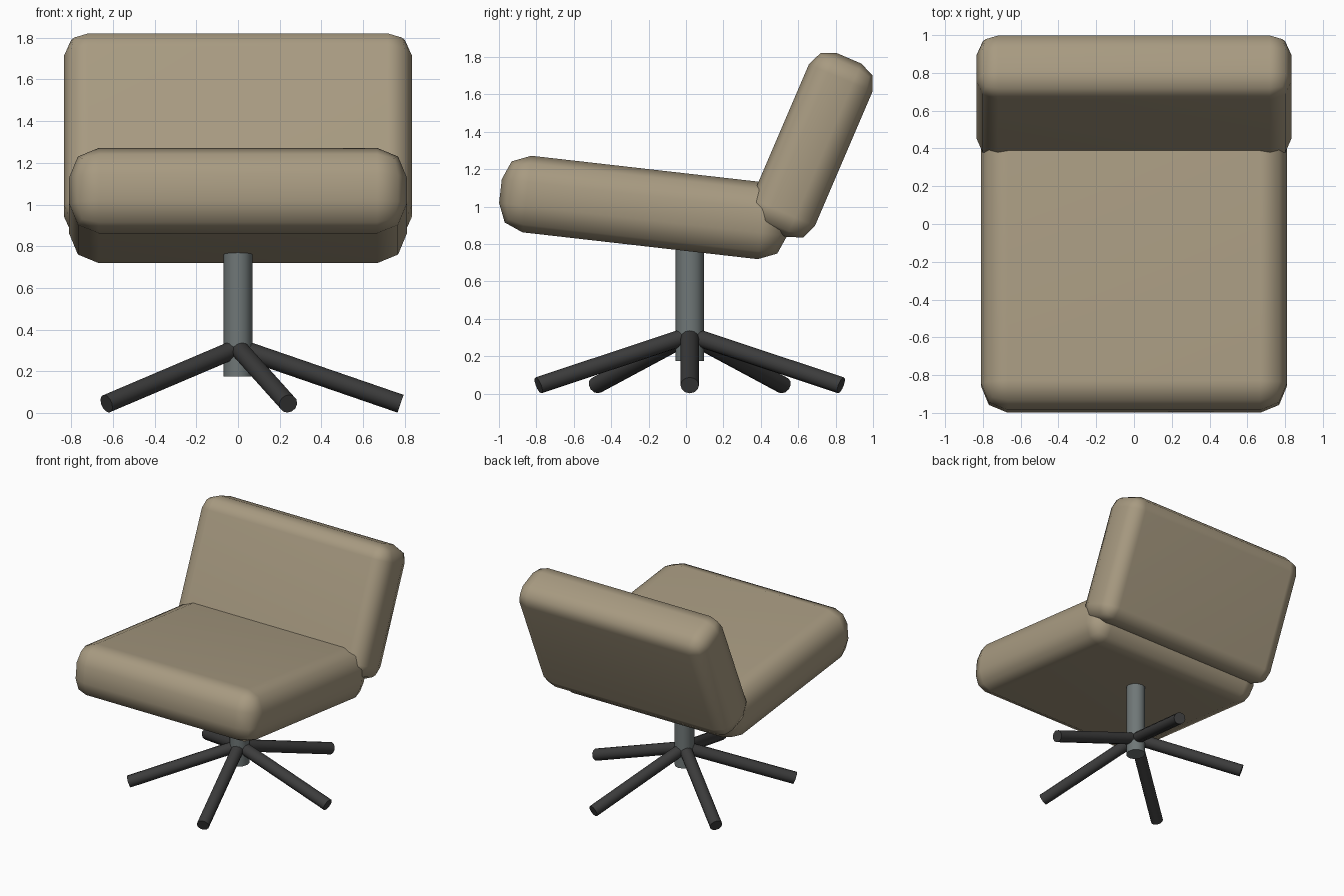
import bpy, bmesh
from math import radians, sin, cos
from mathutils import Matrix, Vector

cube = bpy.data.objects.get("Cube")
if cube:
    bpy.data.objects.remove(cube, do_unlink=True)


def make_material(name, rgb, roughness, metallic=0.0):
    mat = bpy.data.materials.new(name)
    mat.use_nodes = True
    mat.diffuse_color = (*rgb, 1)
    bsdf = mat.node_tree.nodes["Principled BSDF"]
    bsdf.inputs["Base Color"].default_value = (*rgb, 1)
    bsdf.inputs["Roughness"].default_value = roughness
    bsdf.inputs["Metallic"].default_value = metallic
    return mat


fabric = make_material("beige_fabric", (0.39, 0.325, 0.22), 0.9)
steel = make_material("grey_steel", (0.16, 0.185, 0.185), 0.5)
black = make_material("black_metal", (0.045, 0.045, 0.045), 0.5)


def finish(name, bm, mat):
    mesh = bpy.data.meshes.new(name)
    bm.to_mesh(mesh)
    bm.free()
    mesh.materials.append(mat)
    obj = bpy.data.objects.new(name, mesh)
    bpy.context.collection.objects.link(obj)
    bpy.ops.object.select_all(action='DESELECT')
    obj.select_set(True)
    bpy.context.view_layer.objects.active = obj
    bpy.ops.object.shade_smooth_by_angle(angle=radians(50))
    return obj


def cushion(name, size, radius, location, tilt):
    """Box with rounded edges, leaning about the x axis."""
    bm = bmesh.new()
    bmesh.ops.create_cube(bm, size=1)
    bmesh.ops.scale(bm, vec=size, verts=bm.verts)
    bmesh.ops.bevel(bm, geom=list(bm.edges), offset=radius, segments=2,
                    profile=0.5, affect='EDGES')
    obj = finish(name, bm, fabric)
    obj.location = location
    obj.rotation_euler.x = radians(tilt)
    # Keep the broad faces flat in shading
    obj.modifiers.new("flat_faces", 'WEIGHTED_NORMAL').keep_sharp = True
    return obj


BASE_Y = 0.02                     # base sits slightly behind the centre
BASE_STRETCH = (1, 1.09, 1)       # base is a little deeper than wide


def rod(name, start, end, radius, mat):
    """Capped cylinder between two points of the base."""
    start, end = Vector(start), Vector(end)
    axis = end - start
    place = (Matrix.Translation((start + end) / 2)
             @ axis.to_track_quat('Z', 'Y').to_matrix().to_4x4())
    bm = bmesh.new()
    bmesh.ops.create_cone(bm, cap_ends=True, segments=12, radius1=radius,
                          radius2=radius, depth=axis.length, matrix=place)
    bmesh.ops.scale(bm, vec=BASE_STRETCH, verts=bm.verts)
    bmesh.ops.translate(bm, vec=(0, BASE_Y, 0), verts=bm.verts)
    return finish(name, bm, mat)


# Upholstery
cushion("seat", (1.62, 1.55, 0.412), 0.142, (0, -0.222, 0.995), -6.5)
cushion("backrest", (1.67, 0.37, 1.01), 0.115, (0, 0.673, 1.328), -23.2)

# Central column
rod("column", (0, 0, 0.175), (0, 0, 0.88), 0.07, steel)

# Five sloping legs, the first pointing to the left side
for i in range(5):
    a = radians(72 * i)
    rod(f"leg_{i + 1}", (0.03 * cos(a), 0.03 * sin(a), 0.302),
        (0.78 * cos(a), 0.78 * sin(a), 0.044), 0.045, black)
